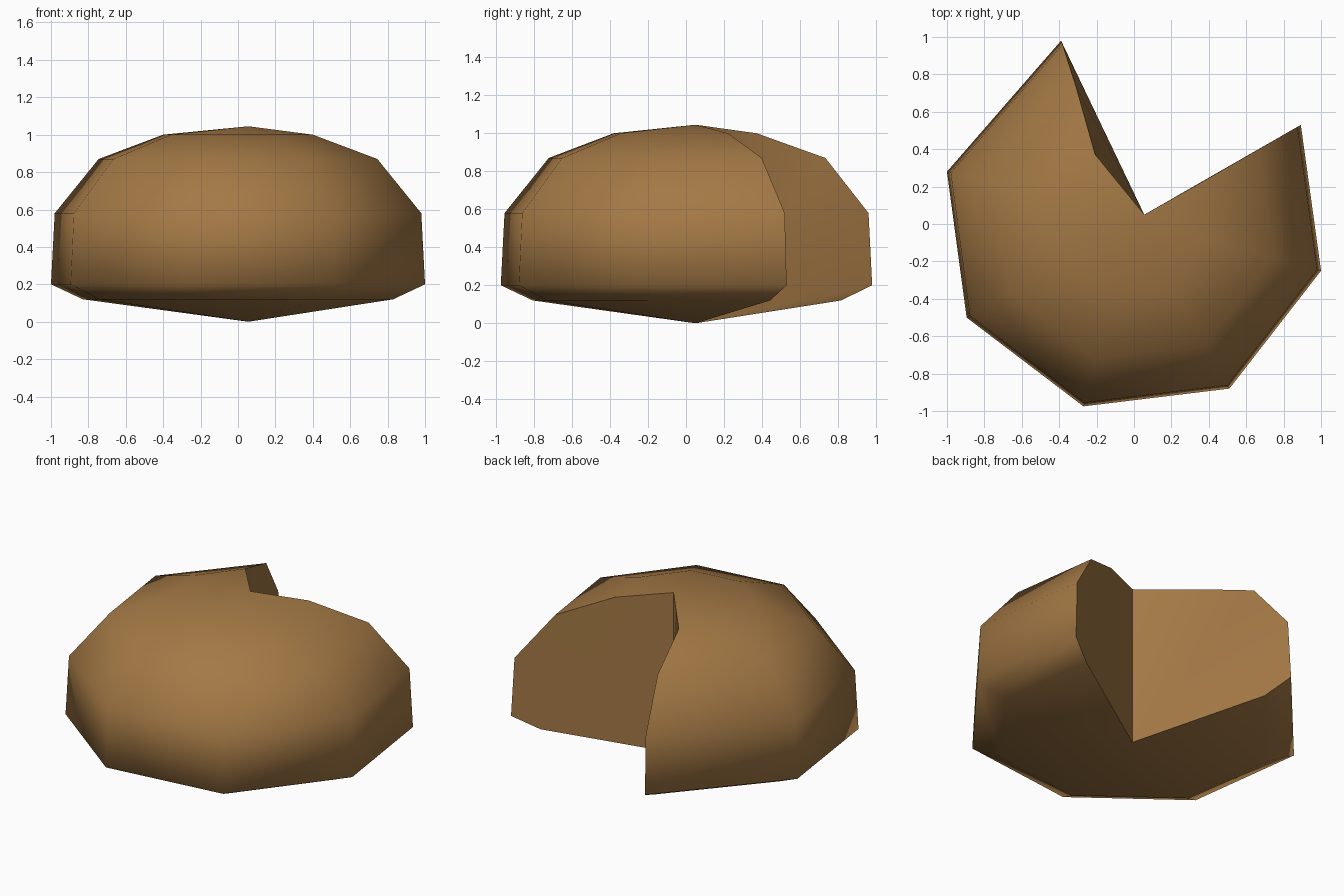
import bpy, bmesh, math

if "Cube" in bpy.data.objects:
    bpy.data.objects.remove(bpy.data.objects["Cube"])

mat = bpy.data.materials.new("warm brown")
mat.diffuse_color = (0.37, 0.19, 0.06, 1)
mat.use_nodes = True
mat.node_tree.nodes["Principled BSDF"].inputs["Base Color"].default_value = mat.diffuse_color

# Rings from bottom to top: (scale, height)
RINGS = [(0.83, 0.12), (1.0, 0.2), (0.98, 0.58), (0.745, 0.87), (0.4, 1.0)]
# Outline of the low-poly disc, with one corner missing for the cut-out wedge
OUTLINE = [(-0.39, 0.965), (-1.0, 0.265), (-0.895, -0.515), (-0.27, -0.99),
           (0.51, -0.895), (1.0, -0.265), (0.892, 0.515)]
CX, CY = 0.0, 0.015

bm = bmesh.new()
bottom = bm.verts.new((0.055, 0.05, 0.0))
top = bm.verts.new((0.055, 0.05, 1.045))
rings = [[bm.verts.new((CX + x * s, CY + y * s, z)) for x, y in OUTLINE]
         for s, z in RINGS]

# The upper end of the wedge's left edge bends back into the dome
rings[4][0].co = (-0.208, 0.372, 1.0)
rings[3][0].co.x = -0.31

# Outer shell: base fan, walls, top fan
for i in range(len(OUTLINE) - 1):
    bm.faces.new((bottom, rings[0][i], rings[0][i + 1]))
    for lo, hi in zip(rings, rings[1:]):
        bm.faces.new((lo[i], lo[i + 1], hi[i + 1], hi[i]))
    bm.faces.new((top, rings[-1][i + 1], rings[-1][i]))

# The two cut faces of the wedge, fanned from the base centre
for i in (0, -1):
    edge = [r[i] for r in rings] + [top]
    for a, b in zip(edge, edge[1:]):
        bm.faces.new((bottom, a, b))

bmesh.ops.recalc_face_normals(bm, faces=bm.faces)
mesh = bpy.data.meshes.new("cut_dome")
bm.to_mesh(mesh)
bm.free()
mesh.materials.append(mat)
dome = bpy.data.objects.new("cut_dome", mesh)
bpy.context.collection.objects.link(dome)

# Smooth dome with crisp wedge edges
bpy.context.view_layer.objects.active = dome
dome.select_set(True)
bpy.ops.object.shade_smooth_by_angle(angle=math.radians(75))
